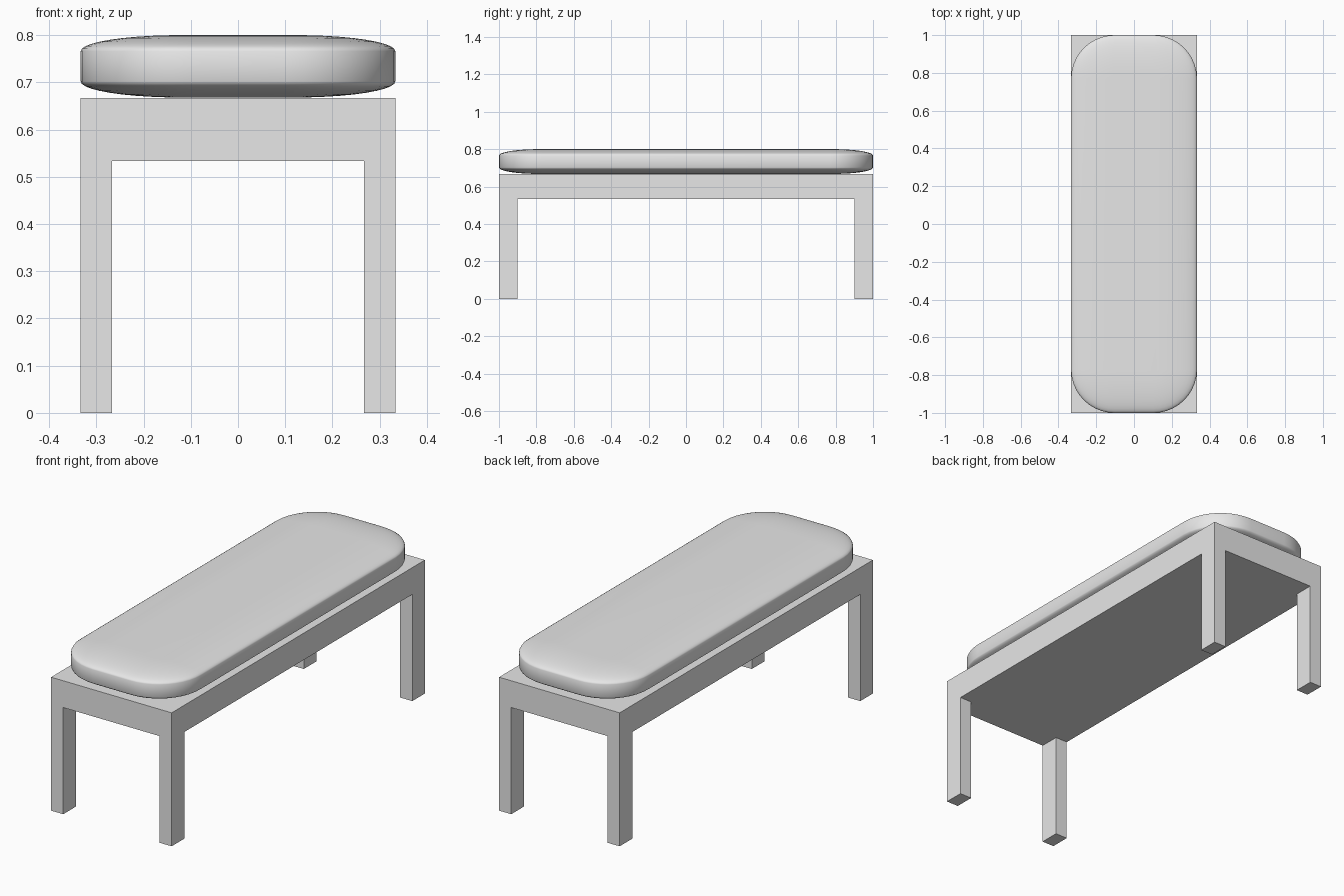
import bpy, bmesh
from math import sin, cos, pi

cube = bpy.data.objects.get("Cube")
if cube:
    bpy.data.objects.remove(cube, do_unlink=True)

HALF_W, HALF_L = 1 / 3, 1.0
FRAME_BOTTOM, FRAME_TOP, CUSHION_TOP = 0.533, 0.667, 0.8
LEG_W, LEG_D = 0.067, 0.1

grey = bpy.data.materials.new("light grey")
grey.use_nodes = True
grey.diffuse_color = (0.8, 0.8, 0.8, 1)
grey.node_tree.nodes["Principled BSDF"].inputs["Base Color"].default_value = (0.8, 0.8, 0.8, 1)


def add_object(name, bm):
    bmesh.ops.recalc_face_normals(bm, faces=bm.faces)
    mesh = bpy.data.meshes.new(name)
    bm.to_mesh(mesh)
    bm.free()
    mesh.materials.append(grey)
    obj = bpy.data.objects.new(name, mesh)
    bpy.context.collection.objects.link(obj)
    return obj


def box(name, low, high):
    bm = bmesh.new()
    bmesh.ops.create_cube(bm, size=1)
    for v in bm.verts:
        v.co = [a if c < 0 else b for c, a, b in zip(v.co, low, high)]
    return add_object(name, bm)


def rounded_ring(inset, z, radius=0.23, steps=10):
    """Rounded rectangle outline, shrunk by the inset."""
    r = radius - inset
    cx, cy = HALF_W - radius, HALF_L - radius
    points = []
    for corner, (sx, sy) in enumerate([(1, 1), (-1, 1), (-1, -1), (1, -1)]):
        for i in range(steps + 1):
            a = (corner + i / steps) * pi / 2
            points.append((sx * cx + r * cos(a), sy * cy + r * sin(a), z))
    return points


# Frame: solid seat slab on four corner legs
box("seat_frame", (-HALF_W, -HALF_L, FRAME_BOTTOM), (HALF_W, HALF_L, FRAME_TOP))
for sx, side in ((1, "left"), (-1, "right")):
    for sy, end in ((-1, "front"), (1, "back")):
        xs = sorted((sx * HALF_W, sx * (HALF_W - LEG_W)))
        ys = sorted((sy * HALF_L, sy * (HALF_L - LEG_D)))
        box(f"{end}_{side}_leg", (xs[0], ys[0], 0), (xs[1], ys[1], FRAME_BOTTOM))

# Cushion: stacked rounded outlines with softly domed edges
SOFT_W, SOFT_H, STEPS = 0.21, 0.034, 10
profile = []
for i in range(STEPS + 1):
    a = i / STEPS * pi / 2
    profile.append((SOFT_W * (1 - sin(a)), SOFT_H * (1 - cos(a))))
bottom = FRAME_TOP + 0.001
levels = [(inset, bottom + h) for inset, h in profile]
levels += [(inset, CUSHION_TOP - h) for inset, h in reversed(profile)]

bm = bmesh.new()
rings = [[bm.verts.new(p) for p in rounded_ring(inset, z)] for inset, z in levels]
for lower, upper in zip(rings, rings[1:]):
    for i in range(len(lower)):
        j = (i + 1) % len(lower)
        bm.faces.new((lower[i], lower[j], upper[j], upper[i]))
bm.faces.new(list(reversed(rings[0])))
bm.faces.new(rings[-1])
for face in bm.faces:
    face.smooth = True
add_object("cushion", bm)
